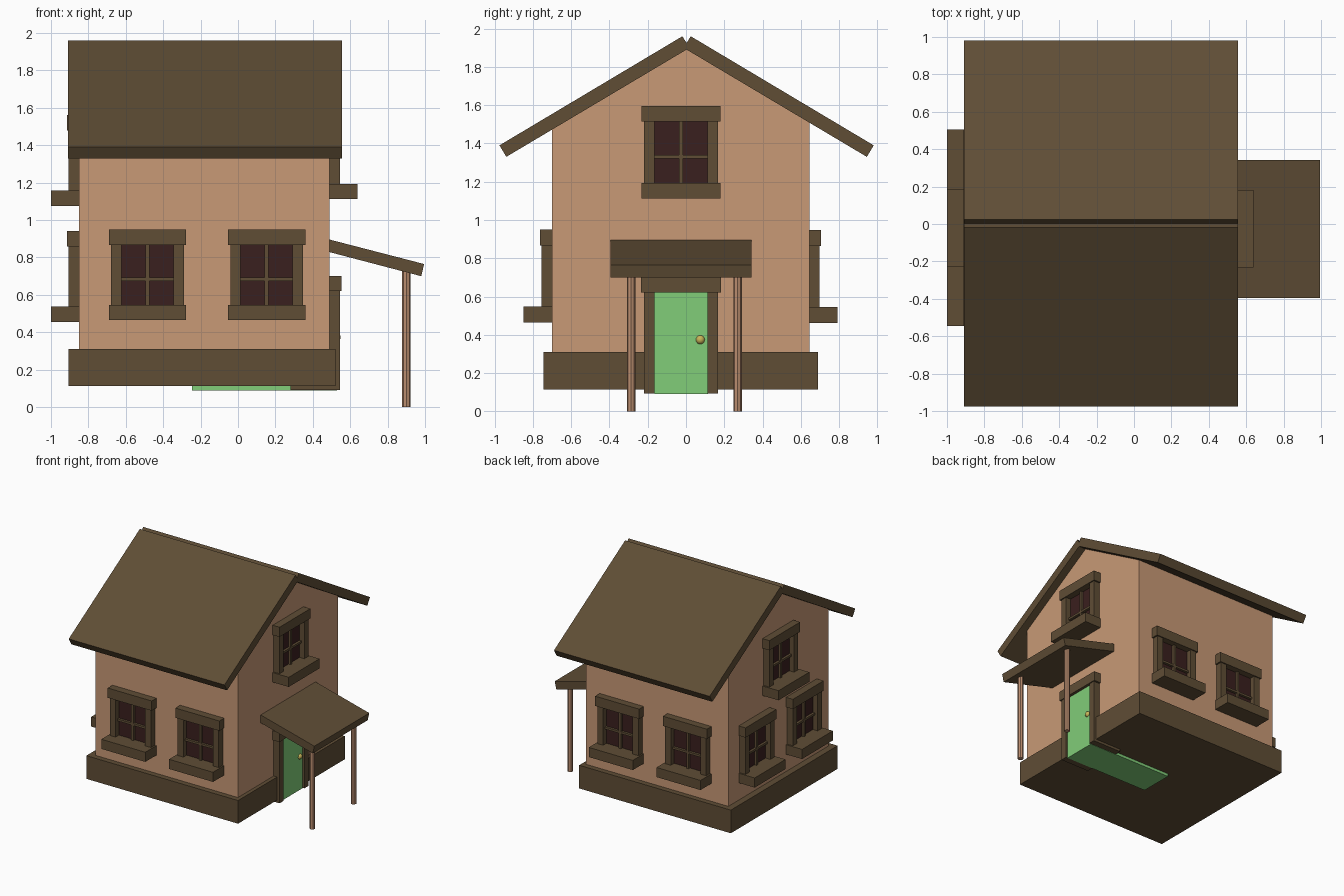
import bpy, bmesh, math
from mathutils import Matrix, Vector

if "Cube" in bpy.data.objects:
    bpy.data.objects.remove(bpy.data.objects["Cube"])


def material(name, rgb):
    m = bpy.data.materials.new(name)
    m.diffuse_color = (*rgb, 1)
    m.use_nodes = True
    m.node_tree.nodes["Principled BSDF"].inputs["Base Color"].default_value = m.diffuse_color
    return m


WALL = material("plaster", (0.58, 0.32, 0.18))
WOOD = material("dark_wood", (0.115, 0.075, 0.036))
GLASS = material("dark_glass", (0.042, 0.014, 0.013))
GREEN = material("green_paint", (0.22, 0.61, 0.19))
BRASS = material("brass", (0.58, 0.46, 0.10))
POST = material("post_wood", (0.50, 0.27, 0.16))


def finish(name, bm, mat, matrix=None):
    if matrix:
        bm.transform(matrix)
    bmesh.ops.recalc_face_normals(bm, faces=bm.faces)
    me = bpy.data.meshes.new(name)
    bm.to_mesh(me)
    bm.free()
    me.materials.append(mat)
    ob = bpy.data.objects.new(name, me)
    bpy.context.collection.objects.link(ob)
    return ob


def boxes(name, mat, ranges, matrix=None):
    """One object made of boxes, each given as (x0, x1, y0, y1, z0, z1)."""
    bm = bmesh.new()
    for x0, x1, y0, y1, z0, z1 in ranges:
        m = Matrix.Translation(((x0 + x1) / 2, (y0 + y1) / 2, (z0 + z1) / 2))
        bmesh.ops.create_cube(bm, size=1, matrix=m @ Matrix.Diagonal((x1 - x0, y1 - y0, z1 - z0, 1)))
    return finish(name, bm, mat, matrix)


def prism(name, mat, points, offset):
    """Extrude a flat outline of 3D points along offset."""
    bm = bmesh.new()
    face = bm.faces.new([bm.verts.new(p) for p in points])
    new = bmesh.ops.extrude_face_region(bm, geom=[face])["geom"]
    bmesh.ops.translate(bm, verts=[v for v in new if isinstance(v, bmesh.types.BMVert)], vec=Vector(offset))
    return finish(name, bm, mat)


# Walls with gables, and the plinth
prism("walls", WALL, [(-0.85, y, z) for y, z in
      [(-0.70, 0.13), (0.645, 0.13), (0.645, 1.51), (0, 1.895), (-0.70, 1.475)]], (1.34, 0, 0))
boxes("plinth", WOOD, [(-0.905, 0.522, -0.745, 0.69, 0.113, 0.31)])

# Two roof slabs meeting in a notch at the ridge
for side, s in (("front", -1), ("back", 1)):
    prism("roof_" + side, WOOD, [(-0.91, 0.003 + s * y, z) for y, z in
          [(0.978, 1.39), (0.942, 1.33), (-0.016, 1.90), (0.022, 1.96)]], (1.465, 0, 0))


def window(name, x, y, z, angle):
    """Window on a wall: origin at the bottom of the sill, facing -y before turning."""
    m = Matrix.Translation((x, y, z)) @ Matrix.Rotation(math.radians(angle), 4, "Z")
    jambs = [(a, a + 0.055, -0.055, 0.02, 0.075, 0.405) for a in (-0.194, 0.139)]
    boxes(name + "_frame", WOOD, jambs + [
        (-0.207, 0.207, -0.15, 0.02, 0, 0.082),        # sill
        (-0.207, 0.207, -0.064, 0.02, 0.402, 0.485),   # lintel
        (-0.01, 0.01, -0.03, 0, 0.08, 0.405),          # upright bar
        (-0.14, 0.14, -0.03, 0, 0.21, 0.228)], m)      # cross bar
    boxes(name + "_glass", GLASS, [(-0.14, 0.14, -0.01, 0.01, 0.08, 0.405)], m)


for i, x in enumerate((-0.484, 0.153)):
    window(f"front_window_{i}", x, -0.70, 0.465, 0)
    window(f"back_window_{i}", x, 0.642, 0.462, 180)
for i, y in enumerate((-0.338, 0.298)):
    window(f"left_window_{i}", -0.85, y, 0.456, -90)
window("left_upper_window", -0.85, -0.022, 1.076, -90)
window("right_upper_window", 0.49, -0.026, 1.112, 90)

# Door with its frame and knob
boxes("door", GREEN, [(-0.245, 0.53, -0.165, 0.115, 0.09, 0.63)])
boxes("door_frame", WOOD, [
    (0.28, 0.545, -0.22, -0.165, 0.092, 0.625),
    (0.28, 0.545, 0.113, 0.168, 0.092, 0.625),
    (0.28, 0.553, -0.234, 0.183, 0.62, 0.70)])
bm = bmesh.new()
bmesh.ops.create_uvsphere(bm, u_segments=16, v_segments=8, radius=0.024,
                          matrix=Matrix.Translation((0.525, 0.075, 0.374)))
for f in bm.faces:
    f.smooth = True
finish("door_knob", bm, BRASS)

# Sloping porch roof on two posts
prism("porch_roof", WOOD, [(x, -0.395, z) for x, z in
      [(0.45, 0.906), (0.995, 0.765), (0.98, 0.70), (0.45, 0.839)]], (0, 0.738, 0))
for side, y in (("front", -0.287), ("back", 0.27)):
    bm = bmesh.new()
    bmesh.ops.create_cone(bm, cap_ends=True, segments=8, radius1=0.0225, radius2=0.0225,
                          depth=0.735, matrix=Matrix.Translation((0.9, y, 0.3675)))
    finish("porch_post_" + side, bm, POST)
